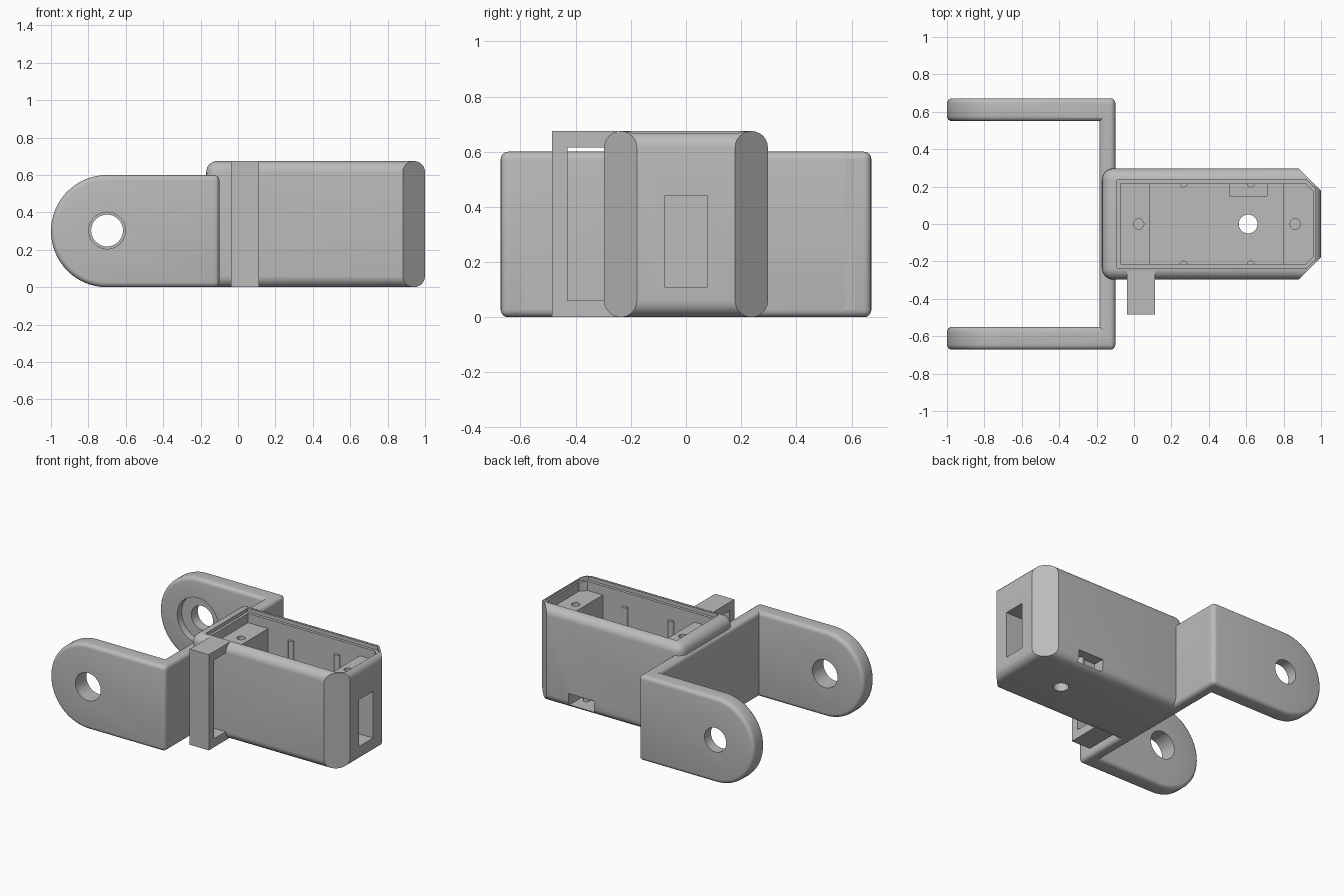
import bpy, bmesh, math
from mathutils import Vector

cube = bpy.data.objects.get("Cube")
if cube:
    bpy.data.objects.remove(cube, do_unlink=True)

grey = bpy.data.materials.new("plain grey")
grey.use_nodes = True
grey.diffuse_color = (0.5, 0.5, 0.5, 1)
grey.node_tree.nodes["Principled BSDF"].inputs["Base Color"].default_value = (0.5, 0.5, 0.5, 1)


def finish(bm, name):
    bmesh.ops.recalc_face_normals(bm, faces=bm.faces)
    mesh = bpy.data.meshes.new(name)
    bm.to_mesh(mesh)
    bm.free()
    mesh.materials.append(grey)
    ob = bpy.data.objects.new(name, mesh)
    bpy.context.collection.objects.link(ob)
    return ob


def prism(name, points, depth, bevel=0.0, segments=4):
    """Extrude a flat outline along a vector and round its sharp edges."""
    bm = bmesh.new()
    face = bm.faces.new([bm.verts.new(p) for p in points])
    out = bmesh.ops.extrude_face_region(bm, geom=[face])
    verts = [v for v in out["geom"] if isinstance(v, bmesh.types.BMVert)]
    bmesh.ops.translate(bm, verts=verts, vec=depth)
    bmesh.ops.recalc_face_normals(bm, faces=bm.faces)
    if bevel:
        sharp = [e for e in bm.edges if e.calc_face_angle(0) > math.radians(30)]
        bmesh.ops.bevel(bm, geom=sharp, offset=bevel, segments=segments,
                        profile=0.5, affect='EDGES')
    return finish(bm, name)


def box(name, x, y, z, bevel=0.0, segments=4):
    outline = [(x[0], y[0], z[0]), (x[1], y[0], z[0]), (x[1], y[1], z[0]), (x[0], y[1], z[0])]
    return prism(name, outline, (0, 0, z[1] - z[0]), bevel, segments)


def rod(name, centre, radius, length, axis, sides=40):
    """Cylinder from its centre, along y or z."""
    c = Vector(centre)
    pts = []
    for i in range(sides):
        a = math.tau * i / sides
        u, v = radius * math.cos(a), radius * math.sin(a)
        pts.append(c + (Vector((u, -length / 2, v)) if axis == 'Y' else Vector((u, v, -length / 2))))
    return prism(name, pts, (0, length, 0) if axis == 'Y' else (0, 0, length))


def combine(ob, tool, operation='DIFFERENCE'):
    mod = ob.modifiers.new("combine", 'BOOLEAN')
    mod.operation, mod.solver, mod.object = operation, 'EXACT', tool
    bpy.context.view_layer.objects.active = ob
    bpy.ops.object.modifier_apply(modifier=mod.name)
    bpy.data.objects.remove(tool, do_unlink=True)


def smooth(ob):
    bpy.ops.object.select_all(action='DESELECT')
    ob.select_set(True)
    bpy.context.view_layer.objects.active = ob
    bpy.ops.object.shade_smooth_by_angle(angle=math.radians(30))


# Housing: rounded block with two corners sliced off the far end
housing = box("housing", (-0.17, 1), (-0.297, 0.297), (0, 0.675), 0.06, 6)
bm = bmesh.new()
bm.from_mesh(housing.data)
for side in (-1, 1):
    cut = bmesh.ops.bisect_plane(bm, geom=bm.verts[:] + bm.edges[:] + bm.faces[:],
                                 plane_co=(1, side * 0.178, 0), plane_no=(1, side, 0),
                                 clear_outer=True)
    rim = [g for g in cut["geom_cut"] if isinstance(g, bmesh.types.BMEdge)]
    bmesh.ops.contextual_create(bm, geom=rim)
bmesh.ops.recalc_face_normals(bm, faces=bm.faces)
bm.to_mesh(housing.data)
bm.free()


def pocket(x0, x1, y, corner, bottom):
    """Open-topped cutter with clipped far corners."""
    pts = [(x0, -y, bottom), (x1 - corner, -y, bottom), (x1, corner - y, bottom),
           (x1, y - corner, bottom), (x1 - corner, y, bottom), (x0, y, bottom)]
    return prism("pocket_cutter", pts, (0, 0, 0.8 - bottom))


# Side strap loop
loop = box("strap_loop", (-0.038, 0.112), (-0.485, -0.25), (0, 0.675))
combine(loop, box("loop_cutter", (-0.2, 0.3), (-0.43, -0.2), (0.06, 0.615)))
combine(housing, loop, 'UNION')

# Lid recess, shelf level and deep well
combine(housing, pocket(-0.09, 0.97, 0.235, 0.045, 0.65))
combine(housing, pocket(-0.072, 0.958, 0.215, 0.04, 0.585))
combine(housing, box("well_cutter", (0.085, 0.8), (-0.215, 0.215), (0.06, 0.7)))

# End window, cable notch, floor hole and shelf screw holes
combine(housing, box("window_cutter", (0.7, 1.1), (-0.078, 0.078), (0.11, 0.44)))
combine(housing, box("notch_cutter", (0.51, 0.71), (0.15, 0.4), (0.025, 0.11)))
combine(housing, rod("floor_hole_cutter", (0.61, 0, 0), 0.05, 0.3, 'Z'))
for x in (0.025, 0.862):
    combine(housing, rod("screw_hole_cutter", (x, 0, 0.585), 0.028, 0.3, 'Z', 24))

# Slim crush ribs on the well walls
for x in (0.265, 0.625):
    for side in (-1, 1):
        combine(housing, rod("rib", (x, side * 0.217, 0.3), 0.022, 0.5, 'Z', 12), 'UNION')
smooth(housing)


# Fork: two round-ended arms joined by a cross plate
def arm(y0):
    pts = [(-0.1, y0, 0), (-0.1, y0, 0.6)]
    for i in range(33):
        a = math.pi / 2 + math.pi * i / 32
        pts.append((-0.7 + 0.3 * math.cos(a), y0, 0.3 + 0.3 * math.sin(a)))
    return prism("fork_arm", pts, (0, 0.122, 0), 0.027)


fork = box("fork", (-0.185, -0.1), (-0.64, 0.64), (0, 0.6), 0.027)
for y0 in (-0.672, 0.55):
    combine(fork, arm(y0), 'UNION')

# Pivot holes, one counterbored on its inner face
combine(fork, rod("pivot_cutter", (-0.7, -0.61, 0.303), 0.098, 0.4, 'Y', 48))
combine(fork, rod("pivot_cutter", (-0.7, 0.61, 0.303), 0.085, 0.4, 'Y', 48))
combine(fork, rod("counterbore_cutter", (-0.7, 0.51, 0.303), 0.16, 0.18, 'Y', 48))
smooth(fork)
